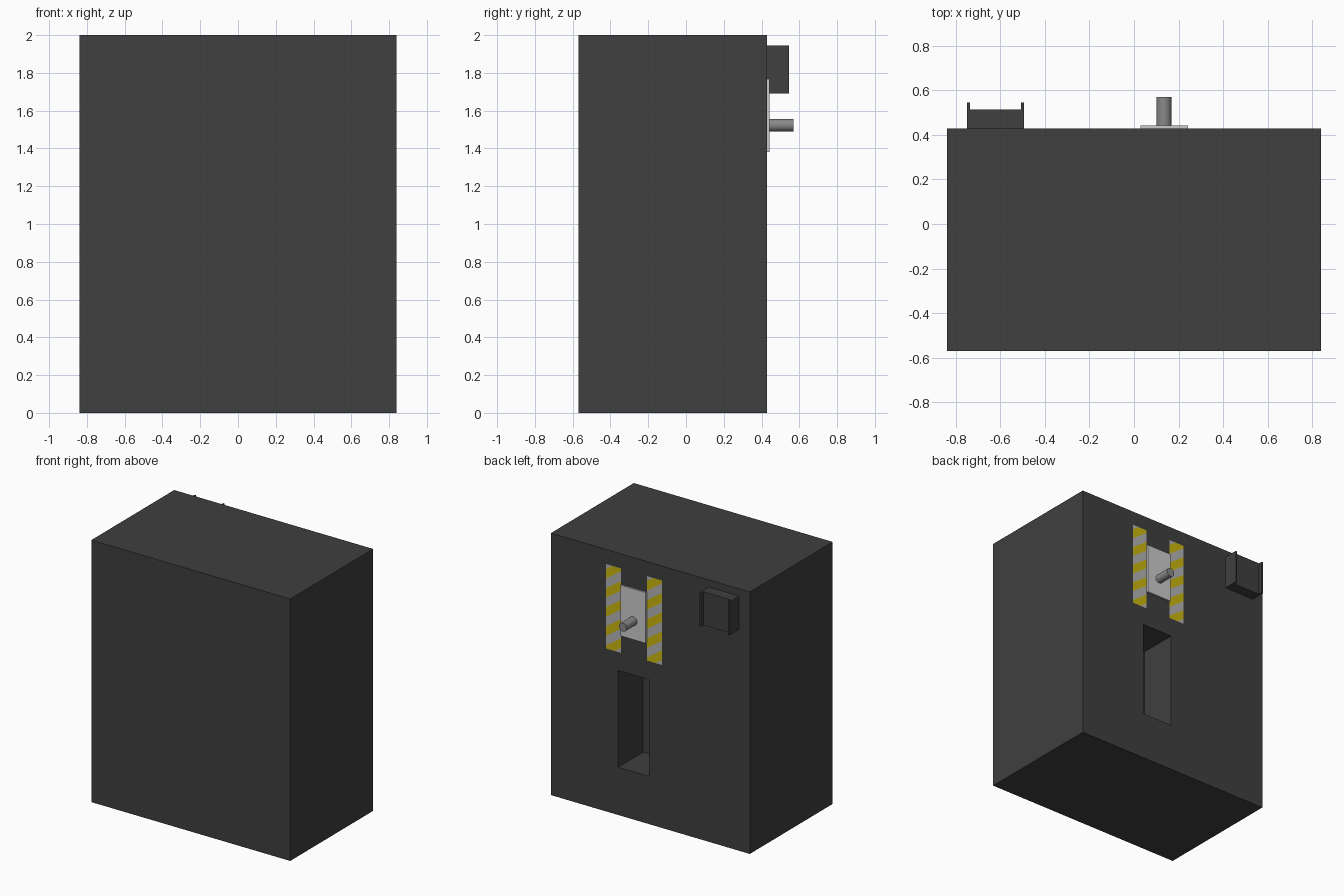
import bpy, bmesh
from math import pi
from mathutils import Vector

if "Cube" in bpy.data.objects:
    bpy.data.objects.remove(bpy.data.objects["Cube"])


def material(name, r, g, b):
    m = bpy.data.materials.new(name)
    m.diffuse_color = (r, g, b, 1)
    m.use_nodes = True
    m.node_tree.nodes["Principled BSDF"].inputs["Base Color"].default_value = m.diffuse_color
    return m


DARK = material("dark_grey", 0.05, 0.05, 0.05)
PLATE = material("light_grey", 0.52, 0.52, 0.52)
STEEL = material("steel_grey", 0.25, 0.25, 0.25)
STRIPE = material("stripe_grey", 0.45, 0.45, 0.45)
YELLOW = material("stripe_yellow", 0.6, 0.47, 0.005)
BACK = 0.43  # y of the cabinet's back face


def box(name, x, y, z, mat):
    """Box from (min, max) ranges on each axis."""
    bpy.ops.mesh.primitive_cube_add(size=1)
    ob = bpy.context.object
    ob.name = name
    for v in ob.data.vertices:
        v.co = [r[0] if c < 0 else r[1] for c, r in zip(v.co, (x, y, z))]
    ob.data.materials.append(mat)
    return ob


def hazard_strip(name, x0, x1, z0, z1, band=0.073, slope=0.7):
    """Flat strip cut along diagonals, with alternate bands yellow."""
    bm = bmesh.new()
    y = BACK + 0.002
    bm.faces.new([bm.verts.new(p) for p in
                  ((x1, y, z0), (x0, y, z0), (x0, y, z1), (x1, y, z1))])
    mid = Vector(((x0 + x1) / 2, y, (z0 + z1) / 2))
    normal = Vector((slope, 0, 1))
    for i in range(-6, 6):
        bmesh.ops.bisect_plane(bm, geom=bm.verts[:] + bm.edges[:] + bm.faces[:],
                               plane_co=mid + Vector((0, 0, (i + 0.5) * band)),
                               plane_no=normal)
    for f in bm.faces:
        f.material_index = (round((f.calc_center_median() - mid).dot(normal) / band) + 1) % 2
    me = bpy.data.meshes.new(name)
    bm.to_mesh(me)
    bm.free()
    for m in (STRIPE, YELLOW):
        me.materials.append(m)
    bpy.context.collection.objects.link(bpy.data.objects.new(name, me))


# Cabinet with a recessed slot in the back
body = box("cabinet", (-0.84, 0.84), (-0.57, BACK), (0, 2), DARK)
cutter = box("slot_cutter", (0.013, 0.272), (BACK - 0.3, BACK + 0.1), (0.365, 1.103), DARK)
cutter.hide_render = True
cut = body.modifiers.new("slot", 'BOOLEAN')
cut.operation = 'DIFFERENCE'
cut.solver = 'EXACT'
cut.object = cutter
bpy.context.view_layer.objects.active = body
bpy.ops.object.modifier_apply(modifier=cut.name)
bpy.data.objects.remove(cutter)

# Lever plate and round handle
box("lever_plate", (0.03, 0.242), (BACK, 0.443), (1.38, 1.767), PLATE)
bpy.ops.mesh.primitive_cylinder_add(vertices=32, radius=0.033, depth=0.13,
                                    location=(0.135, 0.505, 1.523), rotation=(pi / 2, 0, 0))
handle = bpy.context.object
handle.name = "lever_handle"
handle.data.materials.append(STEEL)
bpy.ops.object.shade_smooth_by_angle()

# Hazard strips either side of the plate
hazard_strip("hazard_strip_left", 0.245, 0.374, 1.245, 1.89)
hazard_strip("hazard_strip_right", -0.10, 0.029, 1.245, 1.89)

# Wall unit with two side flanges
box("wall_unit", (-0.737, -0.508), (BACK, 0.515), (1.69, 1.945), DARK)
for side, x in (("left", -0.508), ("right", -0.75)):
    box("wall_unit_flange_" + side, (x, x + 0.013), (BACK, 0.545), (1.69, 1.945), DARK)
